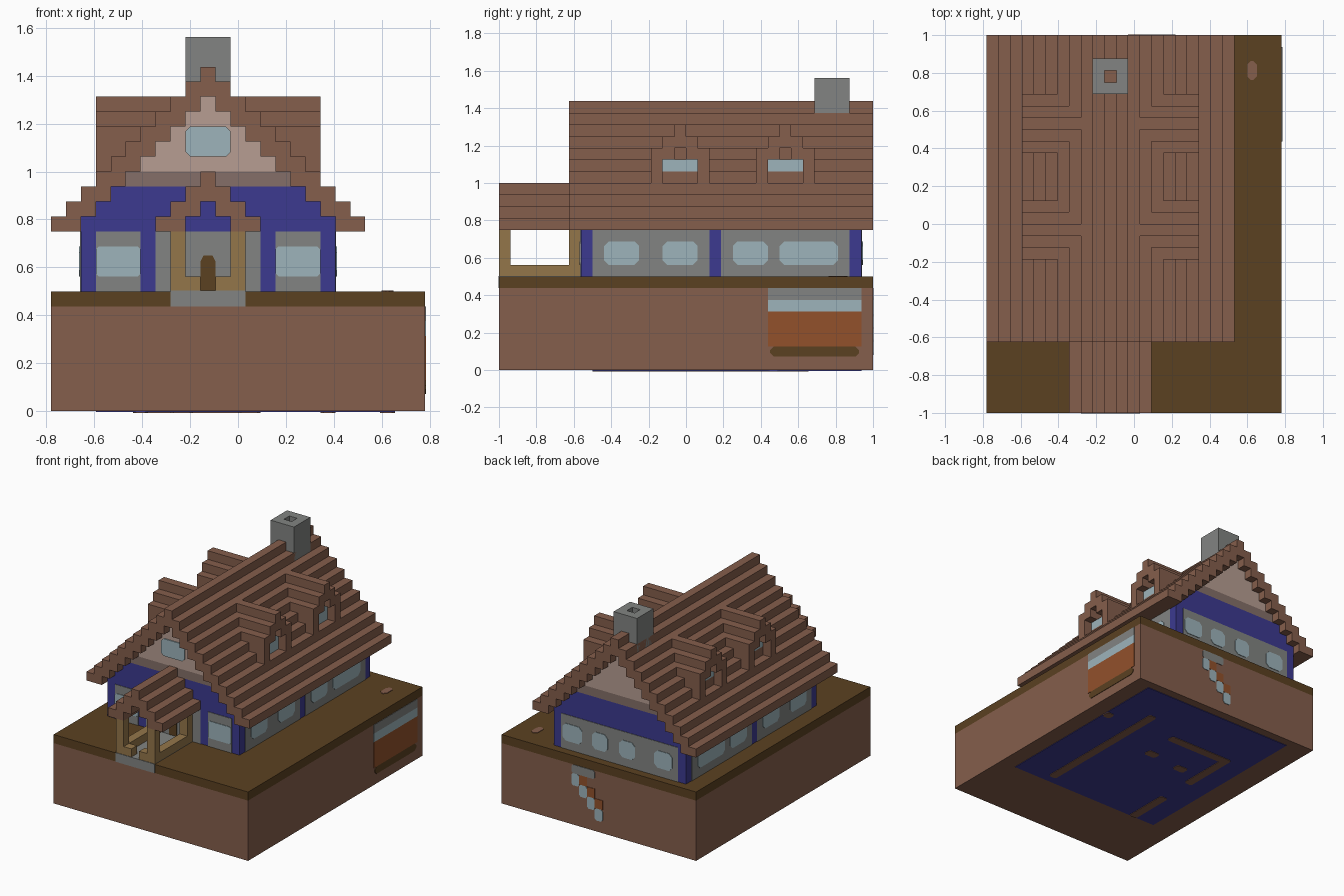
import bpy, bmesh

cube = bpy.data.objects.get("Cube")
if cube:
    bpy.data.objects.remove(cube, do_unlink=True)

U = 1 / 16            # size of one block
THIN = 0.06           # plate thickness in blocks
MID = 10              # column of the roof ridge


def material(name, *rgb):
    lin = [((c / 255 + 0.055) / 1.055) ** 2.4 for c in rgb] + [1]
    m = bpy.data.materials.new(name)
    m.use_nodes = True
    m.diffuse_color = lin
    bsdf = next(n for n in m.node_tree.nodes if n.type == 'BSDF_PRINCIPLED')
    bsdf.inputs["Base Color"].default_value = lin
    return m


brown = material("roof and soil brown", 133, 94, 76)
turf = material("dark turf brown", 91, 65, 33)
blue = material("deep blue", 60, 58, 144)
grey = material("stone grey", 130, 132, 130)
tan = material("timber tan", 148, 118, 74)
glass = material("pale glass blue", 157, 180, 187)
pink = material("plaster pink", 183, 158, 146)
beam = material("beam taupe", 133, 111, 104)
orange = material("burnt orange", 146, 81, 43)


def rect(a0, a1, b0, b1, cut=0):
    """Rectangle outline, with optional clipped corners."""
    if not cut:
        return [(a0, b0), (a1, b0), (a1, b1), (a0, b1)]
    return [(a0 + cut, b0), (a1 - cut, b0), (a1, b0 + cut), (a1, b1 - cut),
            (a1 - cut, b1), (a0 + cut, b1), (a0, b1 - cut), (a0, b0 + cut)]


def prism(axis, lo, hi, pts):
    return axis, lo, hi, pts


def box(c0, c1, r0, r1, z0, z1):
    return prism(2, z0, z1, rect(c0, c1, r0, r1))


def build(name, mat, shapes):
    """Make one object out of outlines extruded along x, y or z."""
    bm = bmesh.new()
    for axis, lo, hi, pts in shapes:
        outline = [p for i, p in enumerate(pts) if p != pts[i - 1]]
        rings = []
        for d in (lo, hi):
            ring = []
            for p in outline:
                v = list(p)
                v.insert(axis, d)
                ring.append(bm.verts.new(((v[0] - 12.5) * U, (v[1] - 16) * U, v[2] * U)))
            rings.append(ring)
            bm.faces.new(ring)
        n = len(outline)
        for i in range(n):
            j = (i + 1) % n
            bm.faces.new((rings[0][i], rings[0][j], rings[1][j], rings[1][i]))
    bmesh.ops.recalc_face_normals(bm, faces=bm.faces)
    mesh = bpy.data.meshes.new(name)
    bm.to_mesh(mesh)
    bm.free()
    mesh.materials.append(mat)
    ob = bpy.data.objects.new(name, mesh)
    bpy.context.collection.objects.link(ob)
    return ob


def stair_roof(mid, half, peak, floor):
    """Stepped gable outline, two blocks thick, clipped below at floor."""
    top, under = [], []
    for c in range(mid - half, mid + half + 1):
        h = peak - abs(c - mid)
        top += [(c, h), (c + 1, h)]
        under += [(c, max(floor, h - 2)), (c + 1, max(floor, h - 2))]
    return top + under[::-1]


def gable(z0, z1):
    """Stepped wall outline that fills the roof between two heights."""
    left = [(z - MID, y) for z in range(z0, z1) for y in (z, z + 1)]
    return left + [(2 * MID + 1 - c, z) for c, z in reversed(left)]


# Ground
build("soil_block", brown, [box(0, 25, 0, 32, 0, 7)])
build("turf_layer", turf, [box(0, 25, 0, 32, 7, 8)])
build("bare_patch", brown, [prism(2, 8, 8 + THIN, rect(22.1, 22.9, 28.2, 29.8, .3))])

# House body and stepped gable layers
build("house_walls", blue, [box(2, 19, 7, 31, 8, 12), prism(1, 7, 31, gable(12, 15))])
build("gable_beam", beam, [prism(1, 7, 31, gable(15, 16))])
build("gable_plaster", pink, [prism(1, 7, 31, gable(16, 21))])
build("main_roof", brown, [prism(1, 6, 32, stair_roof(MID, 10, 23, 12))])

# Stone wall panels between the blue corner posts
panels = [prism(1, 7 - THIN, 7, rect(a, b, 8, 12)) for a, b in ((3, 6), (7, 14), (15, 18))]
panels.append(prism(1, 31, 31 + THIN, rect(3, 18, 8, 12)))
for x in (2 - THIN, 19):
    panels += [prism(0, x, x + THIN, rect(a, b, 8, 12)) for a, b in ((8, 18), (19, 30))]
build("stone_panels", grey, panels)

# Windows with clipped corners
W = 2 * THIN
panes = [prism(1, 7 - W, 7, rect(a, a + 3, 9, 11, .2)) for a in (3, 15)]
panes.append(prism(1, 7 - W, 7, rect(9, 12, 17, 19, .3)))
panes += [prism(1, 31, 31 + W, rect(a, b, 9, 11, .4))
          for a, b in ((3.7, 6), (8.5, 10.5), (12, 14), (15.3, 17.8))]
for x in (2 - W, 19):
    panes += [prism(0, x, x + W, rect(a, b, 9, 11, .4))
              for a, b in ((9, 12), (14, 17), (20, 23), (24, 29))]
build("window_panes", glass, panes)

# Dormers on both roof slopes
for side in ("left", "right"):
    def span(a, b):
        return (a, b) if side == "left" else (2 * MID + 1 - b, 2 * MID + 1 - a)
    for place, mid in (("front", 15), ("rear", 24)):
        lid, cheek, pane = span(12.5, 18), span(14, 18), span(15, 17)
        shapes = [prism(0, *lid, stair_roof(mid, 2, 21, 18))]
        shapes += [box(*cheek, r, r + 1, 16, 18) for r in (mid - 2, mid + 2)]
        build(f"{place}_{side}_dormer", brown, shapes)
        build(f"{place}_{side}_dormer_window", glass, [box(*pane, mid - 1, mid + 2, 15.5, 18)])

# Chimney as four walls around an open flue
build("chimney", grey, [box(9, 12, 27, 28, 20, 25), box(9, 12, 29, 30, 20, 25),
                        box(9, 10, 28, 29, 20, 25), box(11, 12, 28, 29, 20, 25)])

# Porch
build("porch_roof", brown, [prism(1, 0, 7, stair_roof(MID, 3, 16, 12))])
build("porch_floor", grey, [box(8, 13, -THIN, 7, 7, 8 + THIN)])
build("porch_posts", tan, [box(c, c + 1, r, r + 1, 8, 12) for c in (8, 12) for r in (0, 6)])
build("porch_rails", tan, [box(c, c + 1, 1, 6, 8, 9) for c in (8, 12)]
      + [box(c, c + 1, 0, 1, 8, 9) for c in (9, 11)])
build("door_opening", turf, [prism(1, 7 - W, 7, [(10, 8), (11, 8), (11, 10), (10.8, 10.4),
                                                 (10.2, 10.4), (10, 10)])])

# Cellar room painted on the left side of the soil
for name, mat, z0, z1 in (("cellar_ceiling", grey, 6, 7), ("cellar_upper_wall", glass, 5, 6),
                          ("cellar_wall", orange, 2, 5)):
    build(name, mat, [prism(0, 25, 25 + THIN, rect(23, 31, z0, z1))])
build("cellar_floor", turf, [prism(0, 25, 25 + THIN, rect(23.2, 30.8, 1.15, 2, .3))])

# Cellar stairs painted on the back of the soil
build("stair_ceiling", grey, [prism(1, 32, 32 + THIN, rect(13, 16, 6, 7, .2))])
build("stair_steps", glass, [prism(1, 32, 32 + THIN, rect(15 - k, 16 - k, 4.6 - 1.1 * k, 6 - 1.1 * k, .2))
                             for k in range(4)])
build("stair_wall", orange, [prism(1, 32, 32 + THIN, rect(14 - k, 15 - k, 4.9 - 1.1 * k, 6 - 1.1 * k))
                             for k in range(3)])

# Blue cellar plan underneath, with its partition walls
build("plan_floor", blue, [box(3, 23, 8, 31, -THIN, 0)])
build("plan_partitions", brown, [prism(2, -W, 0, rect(*r, .2)) for r in (
    (18, 19, 9, 26.5), (22, 23, 23, 24), (6, 14, 23.5, 24.5), (5.5, 6.5, 17.5, 24.5),
    (5.5, 6.5, 8, 13.5), (12.5, 14, 19.5, 20.5), (8, 9.5, 19, 20), (3, 6, 27, 28))][:7])
